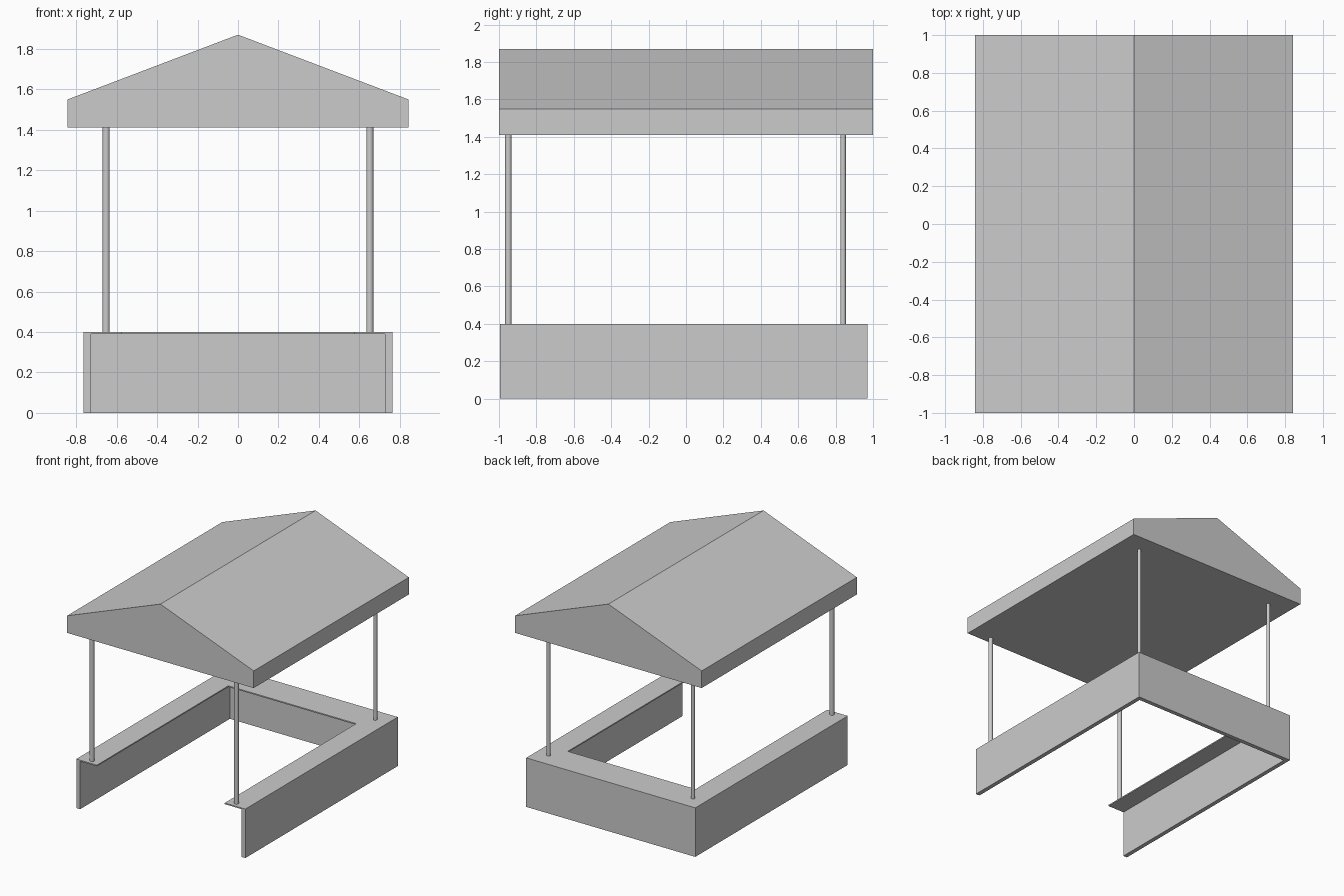
import bpy

cube = bpy.data.objects.get("Cube")
if cube:
    bpy.data.objects.remove(cube, do_unlink=True)

grey = bpy.data.materials.new("light grey")
grey.use_nodes = True
colour = (0.6, 0.6, 0.6, 1)
grey.diffuse_color = colour
grey.node_tree.nodes["Principled BSDF"].inputs["Base Color"].default_value = colour


def prism(name, outline, low, high, axis="z"):
    """Extrude a closed outline: (x, y) along z, or (x, z) along y."""
    def place(p, d):
        return (p[0], p[1], d) if axis == "z" else (p[0], d, p[1])
    n = len(outline)
    verts = [place(p, d) for d in (low, high) for p in outline]
    faces = [tuple(reversed(range(n))), tuple(range(n, 2 * n))]
    faces += [(i, (i + 1) % n, (i + 1) % n + n, i + n) for i in range(n)]
    if axis == "y":
        faces = [tuple(reversed(f)) for f in faces]
    mesh = bpy.data.meshes.new(name)
    mesh.from_pydata(verts, [], faces)
    mesh.materials.append(grey)
    obj = bpy.data.objects.new(name, mesh)
    bpy.context.collection.objects.link(obj)
    return obj


def u_shape(outer, inner, front, back, inner_back):
    """Counter-clockwise U outline, open towards the front."""
    return [(-outer, front), (-inner, front), (-inner, inner_back),
            (inner, inner_back), (inner, front), (outer, front),
            (outer, back), (-outer, back)]


# Thin panels around three sides, with a wider counter slab on top
prism("stall_walls", u_shape(0.763, 0.728, -0.995, 0.97, 0.935), 0, 0.39)
prism("counter_top", u_shape(0.763, 0.577, -0.995, 0.97, 0.70), 0.39, 0.40)

# Solid gabled roof with upright eaves
eave, bottom, shoulder, ridge = 0.842, 1.41, 1.55, 1.87
prism("roof", [(-eave, bottom), (eave, bottom), (eave, shoulder),
               (0, ridge), (-eave, shoulder)], -1, 1, "y")

# Four slim round posts standing on the counter
for end, y, radius in (("front", -0.95, 0.0175), ("back", 0.84, 0.0145)):
    for side, sign in (("left", 1), ("right", -1)):
        bpy.ops.mesh.primitive_cylinder_add(
            vertices=24, radius=radius, depth=bottom - 0.40,
            location=(sign * 0.652, y, (bottom + 0.40) / 2))
        post = bpy.context.object
        post.name = f"{end}_{side}_post"
        post.data.materials.append(grey)
        bpy.ops.object.shade_smooth_by_angle()
